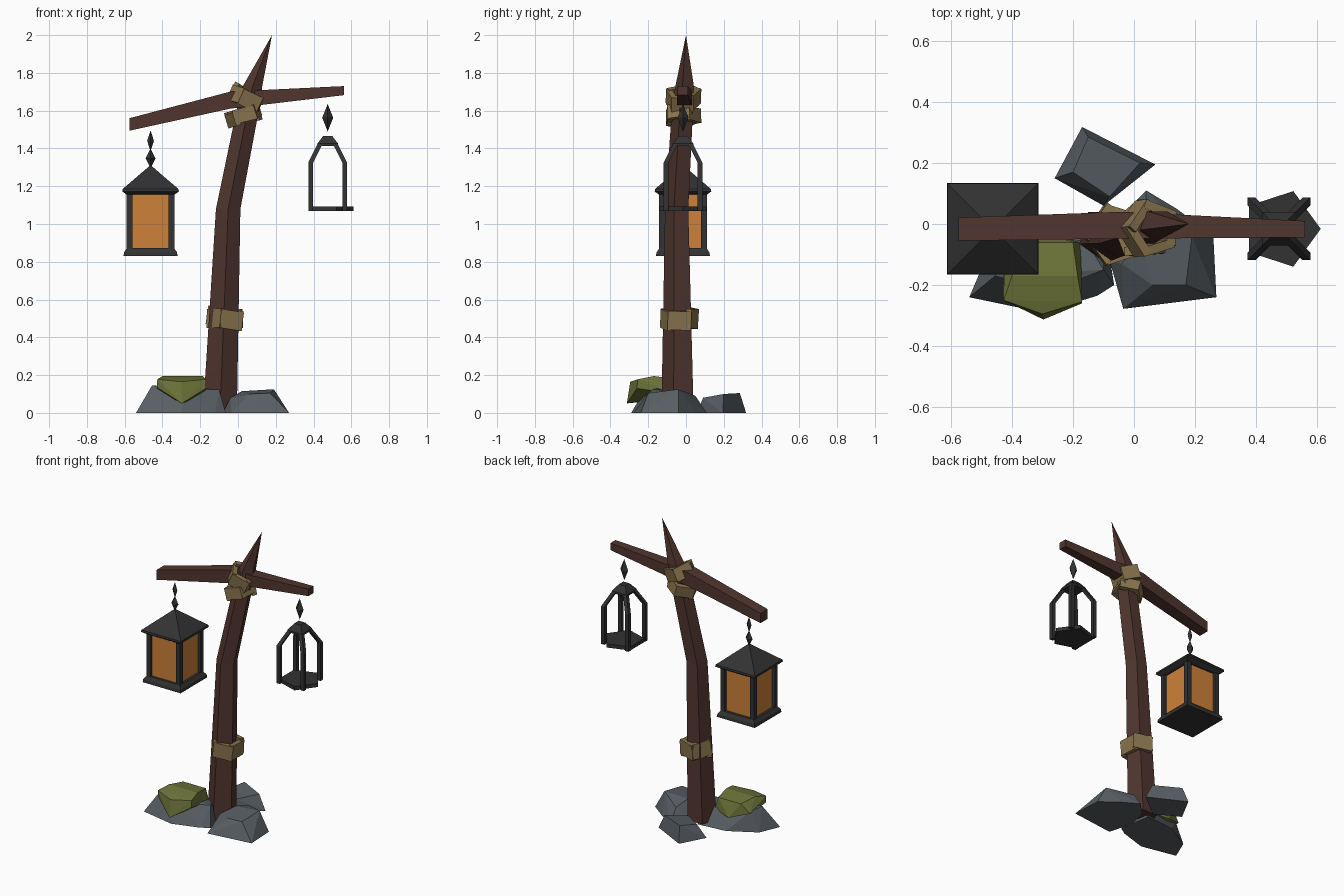
import bpy, bmesh, math, random
from mathutils import Vector, Matrix

if "Cube" in bpy.data.objects:
    bpy.data.objects.remove(bpy.data.objects["Cube"])

random.seed(4)


def material(name, rgb):
    m = bpy.data.materials.new(name)
    m.diffuse_color = (*rgb, 1)
    m.use_nodes = True
    m.node_tree.nodes["Principled BSDF"].inputs["Base Color"].default_value = m.diffuse_color
    return m


WOOD = material("dark_wood", (0.082, 0.036, 0.028))
METAL = material("black_iron", (0.032, 0.032, 0.033))
GLASS = material("amber_glass", (0.62, 0.22, 0.04))
ROCK = material("grey_rock", (0.098, 0.113, 0.126))
MOSS = material("green_moss", (0.155, 0.175, 0.042))
ROPE = material("tan_rope", (0.25, 0.172, 0.075))


def finish(name, bm, mat):
    bmesh.ops.remove_doubles(bm, verts=bm.verts, dist=1e-5)
    bmesh.ops.recalc_face_normals(bm, faces=bm.faces)
    me = bpy.data.meshes.new(name)
    bm.to_mesh(me)
    bm.free()
    me.materials.append(mat)
    ob = bpy.data.objects.new(name, me)
    bpy.context.collection.objects.link(ob)
    return ob


def loft(name, rings, mat, sides=4, turn=45.0, along_x=False):
    """Skin of polygon sections (x, y, z, radius_u, radius_v)."""
    bm = bmesh.new()
    loops = []
    for x, y, z, ru, rv in rings:
        loop = []
        for i in range(sides):
            a = math.radians(turn) + math.tau * i / sides
            u, v = ru * math.cos(a), rv * math.sin(a)
            loop.append(bm.verts.new((x, y + u, z + v) if along_x else (x + u, y + v, z)))
        loops.append(loop)
    for a, b in zip(loops, loops[1:]):
        for i in range(sides):
            j = (i + 1) % sides
            bm.faces.new((a[i], a[j], b[j], b[i]))
    for end, ring in ((loops[0], rings[0]), (loops[-1], rings[-1])):
        if ring[3] > 0:
            bm.faces.new(end)
    return finish(name, bm, mat)


def square(x, y, levels):
    """Square sections from (z, half_width) pairs."""
    return [(x, y, z, h * math.sqrt(2), h * math.sqrt(2)) for z, h in levels]


def hull(name, points, mat):
    bm = bmesh.new()
    for p in points:
        bm.verts.new(p)
    res = bmesh.ops.convex_hull(bm, input=bm.verts)
    junk = {g for g in res["geom_interior"] + res["geom_unused"] if isinstance(g, bmesh.types.BMVert)}
    bmesh.ops.delete(bm, geom=list(junk), context='VERTS')
    bmesh.ops.dissolve_limit(bm, angle_limit=0.02, verts=bm.verts, edges=bm.edges)
    return finish(name, bm, mat)


def rope_ring(name, centre, radius, height, tilt, turn):
    """Chunky blocks wrapped around the post."""
    bm = bmesh.new()
    base = Matrix.Translation(centre) @ Matrix.Rotation(tilt, 4, 'Y')
    for i in range(5):
        spin = Matrix.Rotation(turn + math.tau * i / 5, 4, 'Z')
        wobble = Matrix.Rotation(random.uniform(-0.14, 0.14), 4, 'X')
        size = Matrix.Diagonal((0.03, radius * 1.5, height, 1))
        shift = Matrix.Translation((radius * 0.85, 0, random.uniform(-0.008, 0.008)))
        bmesh.ops.create_cube(bm, size=1, matrix=base @ spin @ shift @ wobble @ size)
    finish(name, bm, ROPE)


# Leaning post with pointed top
post = [(-0.095, -0.036, 0.02, 0.094), (-0.052, -0.043, 1.08, 0.068),
        (0.055, -0.012, 1.62, 0.062), (0.077, -0.002, 1.73, 0.054), (0.18, 0, 2.0, 0)]
loft("post", [(x, y, z, r, r) for x, y, z, r in post], WOOD, sides=5, turn=-90)

# Bent crossbar
k = math.sqrt(2)
loft("crossbar", [(x, y, z, w * k, h * k) for x, y, z, w, h in (
    (-0.575, -0.017, 1.527, 0.038, 0.033), (-0.04, -0.004, 1.656, 0.044, 0.045),
    (0.56, -0.017, 1.706, 0.027, 0.024))], WOOD, along_x=True)

# Rope bindings
rope_ring("lower_rope", (-0.06, -0.035, 0.5), 0.083, 0.1, 0.08, -1.25)
rope_ring("joint_rope_top", (0.048, -0.015, 1.665), 0.076, 0.085, 0.45, -1.3)
rope_ring("joint_rope_bottom", (0.03, -0.02, 1.575), 0.078, 0.075, -0.3, -1.5)


# Chain links
def link(name, x, y, low, high, r):
    mid = (low + high) / 2
    loft(name, [(x, y, low, 0, 0), (x, y, mid, r, r), (x, y, high, 0, 0)], METAL, turn=0)


LX, LY = -0.463, -0.016
link("left_link_lower", LX, LY, 1.295, 1.4, 0.026)
link("left_link_upper", LX, LY, 1.385, 1.495, 0.018)
RX, RY = 0.475, -0.016
link("right_link", RX, RY, 1.49, 1.635, 0.029)

# Glazed lantern
loft("lantern_roof", square(LX, LY, [(1.155, 0.125), (1.172, 0.15), (1.185, 0.148), (1.312, 0)]), METAL)
loft("lantern_base", square(LX, LY, [(0.83, 0.143), (0.85, 0.14), (0.872, 0.125)]), METAL)
loft("lantern_glass", square(LX, LY, [(0.87, 0.107), (1.157, 0.107)]), GLASS)
for sx in (-1, 1):
    for sy in (-1, 1):
        loft("lantern_corner_bar", square(LX + sx * 0.111, LY + sy * 0.111,
                                          [(0.865, 0.0155), (1.16, 0.0155)]), METAL)

# Broken lantern: five-sided floor, four bent bars and a small cap
loft("broken_floor", [(0.482, RY, z, 0.13, 0.13) for z in (1.068, 1.093)], METAL, sides=5, turn=0)
loft("broken_cap", square(RX, RY, [(1.412, 0.055), (1.425, 0.055), (1.466, 0.024)]), METAL)
for sx in (-1, 1):
    for sy in (-1, 1):
        bar = [(0.09, 1.07), (0.09, 1.325), (0.035, 1.435)]
        loft("broken_bar", [(RX + sx * d, RY + sy * d, z, 0.018, 0.018) for d, z in bar], METAL)

# Rocks around the foot
hull("rock_right", [
    (-0.08, -0.12, 0), (-0.035, -0.278, 0), (0.27, -0.24, 0), (0.26, -0.04, 0), (0.14, 0.05, 0),
    (0.04, 0.11, 0), (-0.05, 0.02, 0), (0.19, -0.04, 0.125), (0.17, -0.2, 0.105),
    (0.06, -0.2, 0.1), (0.02, -0.05, 0.115), (0.04, 0.05, 0.09), (-0.04, -0.13, 0.08)], ROCK)
hull("rock_back", [
    (-0.26, 0.15, 0), (-0.17, 0.318, 0), (0.07, 0.195, 0), (-0.1, 0.06, 0),
    (-0.2, 0.17, 0.085), (-0.15, 0.285, 0.105), (0.02, 0.2, 0.1), (-0.08, 0.09, 0.08)], ROCK)
hull("rock_left", [
    (-0.54, -0.24, 0), (-0.48, -0.1, 0), (-0.3, 0.0, 0), (-0.1, 0.02, 0), (-0.065, -0.2, 0),
    (-0.12, -0.235, 0), (-0.3, -0.29, 0), (-0.455, -0.17, 0.145), (-0.42, -0.1, 0.13),
    (-0.16, -0.05, 0.11), (-0.1, -0.15, 0.125), (-0.28, -0.22, 0.12)], ROCK)

# Moss cushion on the left rock
hull("moss", [
    (-0.4, -0.17, 0.195), (-0.185, -0.17, 0.195), (-0.37, -0.06, 0.18), (-0.2, -0.06, 0.18),
    (-0.427, -0.25, 0.178), (-0.17, -0.255, 0.178), (-0.3, -0.295, 0.165), (-0.297, -0.313, 0.05),
    (-0.43, -0.245, 0.135), (-0.17, -0.26, 0.13), (-0.425, -0.08, 0.12), (-0.175, -0.06, 0.1),
    (-0.3, -0.025, 0.08)], MOSS)
